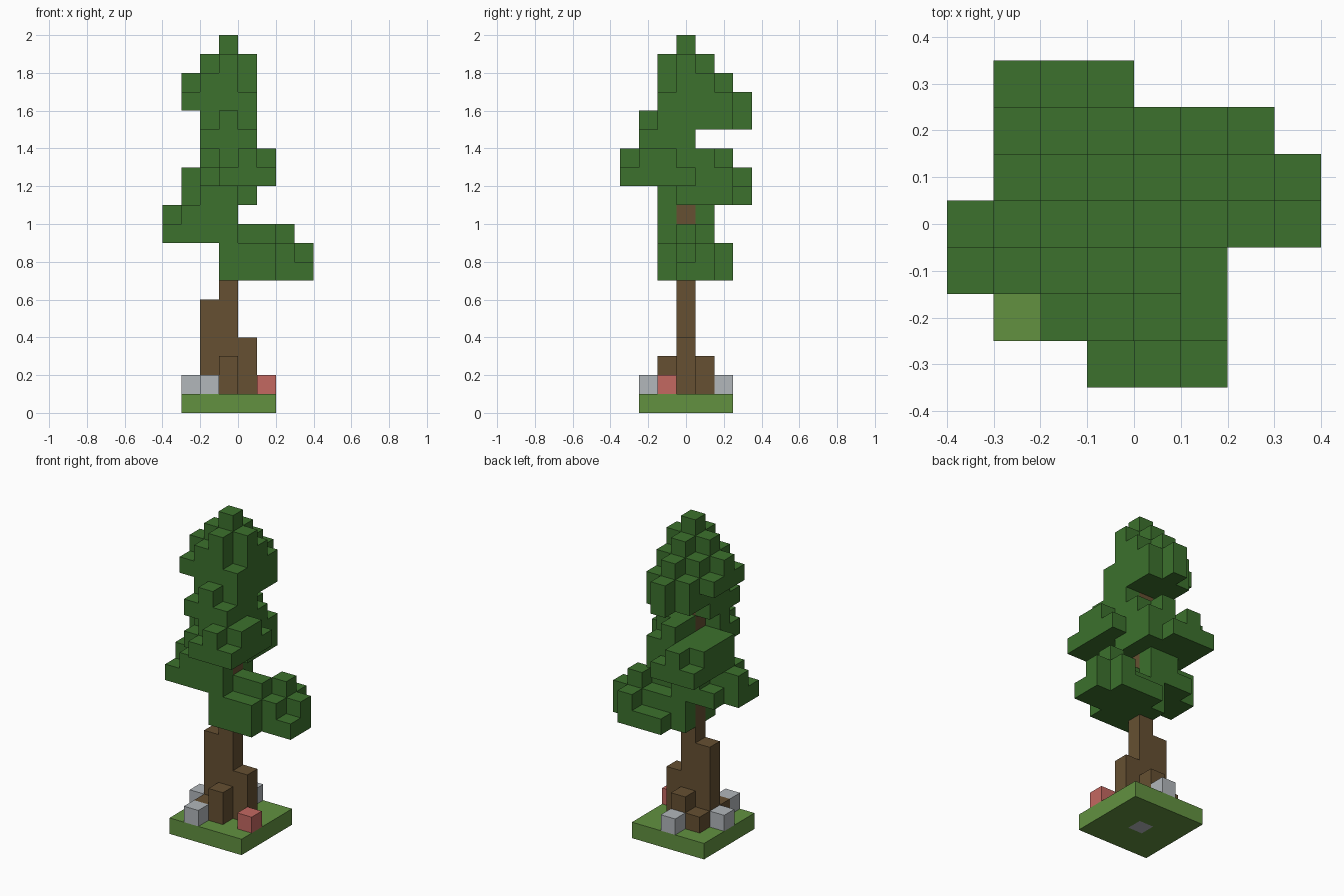
import bpy
import bmesh
from mathutils import Vector

CELL = 0.1

if "Cube" in bpy.data.objects:
    bpy.data.objects.remove(bpy.data.objects["Cube"], do_unlink=True)


def linear(channel):
    c = channel / 255
    return c / 12.92 if c <= 0.04045 else ((c + 0.055) / 1.055) ** 2.4


def make_material(name, *rgb):
    colour = [linear(c) for c in rgb] + [1.0]
    mat = bpy.data.materials.new(name)
    mat.use_nodes = True
    mat.diffuse_color = colour
    shader = mat.node_tree.nodes["Principled BSDF"]
    shader.inputs["Base Color"].default_value = colour
    shader.inputs["Roughness"].default_value = 0.9
    return mat


leaf_green = make_material("leaf_green", 60, 113, 45)
grass_green = make_material("grass_green", 98, 145, 64)
bark_brown = make_material("bark_brown", 102, 80, 50)
stone_grey = make_material("stone_grey", 178, 183, 187)
flower_red = make_material("flower_red", 196, 104, 97)

taken = set()   # every filled cell, so parts never overlap
parts = []


def part(name, material):
    cells = set()
    parts.append((name, material, cells))
    return cells


def span(value):
    first, last = value if isinstance(value, tuple) else (value, value)
    return range(first, last + 1)


def block(cells, x, y, z):
    """Fill a box of cells; each argument is one index or a (first, last) pair."""
    box = {(i, j, k) for i in span(x) for j in span(y) for k in span(z)}
    cells |= box - taken
    taken.update(box)


# Trunk with stepped buttresses and roots
trunk = part("trunk", bark_brown)
block(trunk, -1, 0, (1, 15))
block(trunk, -2, 0, (1, 5))
block(trunk, 0, 0, (1, 3))
for side in (-1, 1):
    block(trunk, -1, side, (1, 2))
    block(trunk, -2, side, 1)

# Stones, one of them set into the ground under the trunk
stones = part("stones", stone_grey)
for x, y, z in ((-2, -2, 1), (-3, 0, 1), (-1, 2, 1), (-1, 0, 0)):
    block(stones, x, y, z)

# Red flower
flower = part("flower", flower_red)
block(flower, 1, -1, 1)

# Grass base
grass = part("grass_base", grass_green)
block(grass, (-3, 1), (-2, 2), 0)

# Lower foliage: low branch on the left, higher branch on the right
lower = part("lower_foliage", leaf_green)
block(lower, (-1, 1), (-1, 1), (7, 8))
block(lower, 2, (0, 2), (7, 8))
block(lower, 3, (0, 1), 7)
block(lower, 3, 1, 8)
block(lower, (0, 1), 2, 7)
block(lower, (0, 1), 0, 9)
block(lower, 2, 1, 9)
block(lower, -1, (-1, 1), (9, 10))
block(lower, (-3, -2), (-1, 1), 9)
block(lower, -4, (-1, 0), 9)
block(lower, (-3, -2), (-1, 0), 10)
block(lower, -4, 0, 10)
block(lower, -2, 1, 10)

# Middle foliage: clumps reaching forward and back
middle = part("middle_foliage", leaf_green)
block(middle, (-2, -1), -1, 11)
block(middle, (-3, 0), (0, 2), (11, 12))
block(middle, (-3, -1), 3, 11)
block(middle, -2, 3, 12)
block(middle, (-1, 1), -3, 12)
block(middle, (-2, 1), (-2, -1), 12)
block(middle, 1, 0, 12)
block(middle, 0, -3, 13)
block(middle, (-1, 1), (-2, -1), 13)
block(middle, -2, -1, 13)
block(middle, (-1, 0), (0, 1), 13)
block(middle, -1, 2, 13)

# Crown
crown = part("crown_foliage", leaf_green)
block(crown, (-2, 0), (-2, 0), 14)
block(crown, -1, -2, 15)
block(crown, (-2, 0), (-1, 2), (15, 16))
block(crown, -1, 3, (15, 16))
block(crown, -3, (-1, 1), 16)
block(crown, -3, 0, 17)
block(crown, (-2, 0), (0, 1), 17)
block(crown, (-2, -1), -1, 17)
block(crown, -1, 2, 17)
block(crown, -1, (-1, 1), 18)
block(crown, (-2, 0), 0, 18)
block(crown, -1, 0, 19)


def build(name, material, cells):
    """Turn cells into a mesh, keeping only the faces open to the air."""
    bm = bmesh.new()
    corners = {}

    def corner(p):
        key = tuple(round(c * 2) for c in p)
        if key not in corners:
            corners[key] = bm.verts.new(p * CELL)
        return corners[key]

    for cell in sorted(cells):
        centre = Vector(cell) + Vector((0.5, 0, 0.5))
        for axis in range(3):
            for sign in (-1, 1):
                step = [0, 0, 0]
                step[axis] = sign
                if tuple(c + s for c, s in zip(cell, step)) in taken:
                    continue
                normal = Vector(step)
                u = Vector([float(a == (axis + 1) % 3) for a in range(3)])
                v = normal.cross(u)
                mid = centre + normal / 2
                ring = (-u - v, u - v, u + v, v - u)
                bm.faces.new([corner(mid + r / 2) for r in ring])
    mesh = bpy.data.meshes.new(name)
    bm.to_mesh(mesh)
    bm.free()
    mesh.materials.append(material)
    bpy.context.collection.objects.link(bpy.data.objects.new(name, mesh))


for entry in parts:
    build(*entry)
